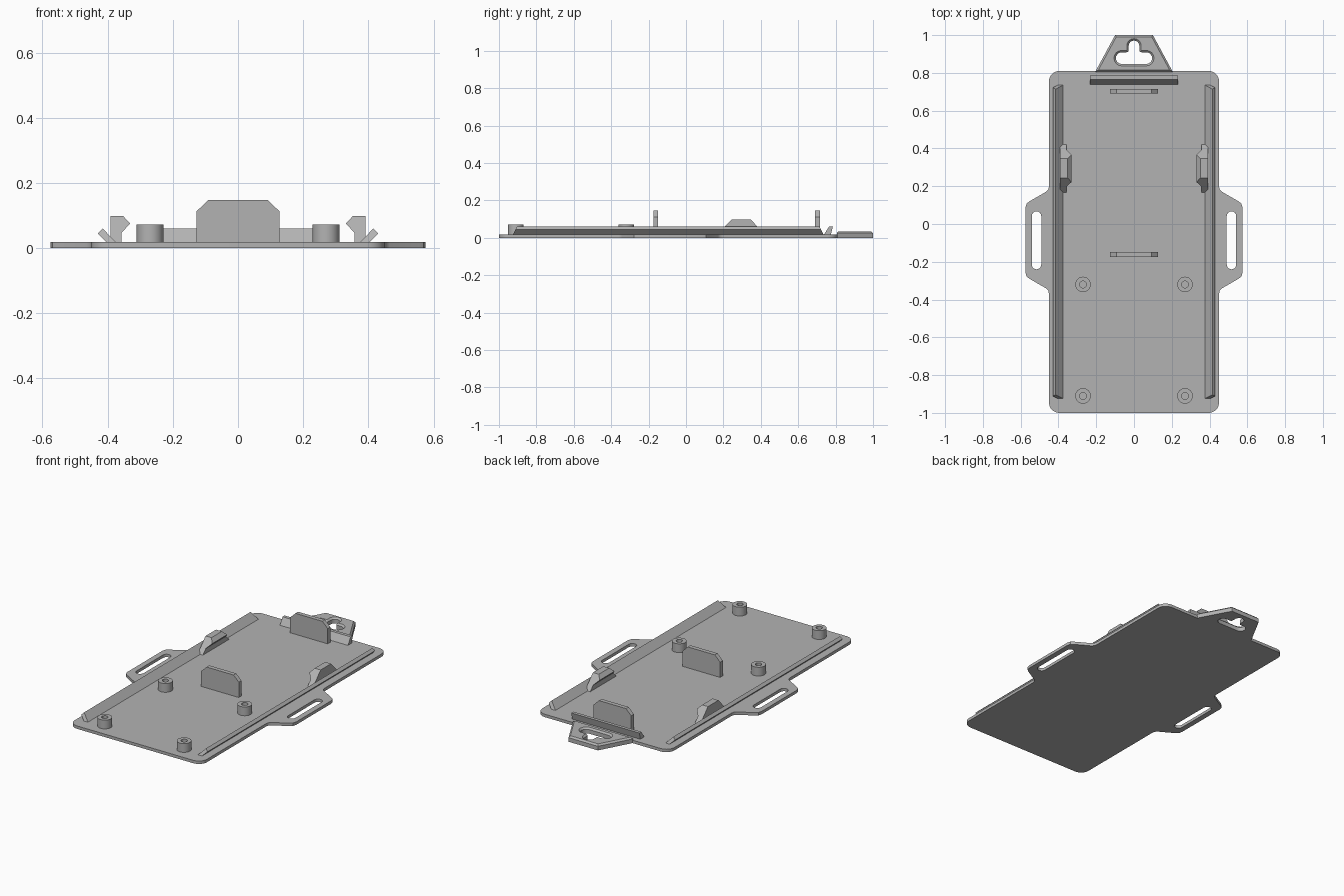
import bpy, bmesh
from math import cos, sin, radians, pi

cube = bpy.data.objects.get("Cube")
if cube:
    bpy.data.objects.remove(cube, do_unlink=True)

grey = bpy.data.materials.new("plain_grey")
grey.use_nodes = True
grey.diffuse_color = (0.45, 0.45, 0.45, 1)
grey.node_tree.nodes["Principled BSDF"].inputs["Base Color"].default_value = (0.45, 0.45, 0.45, 1)

T = 0.018  # base thickness


def add_object(name, mesh, smooth=False):
    mesh.materials.clear()
    mesh.materials.append(grey)
    ob = bpy.data.objects.new(name, mesh)
    bpy.context.collection.objects.link(ob)
    if smooth:
        bpy.ops.object.select_all(action='DESELECT')
        ob.select_set(True)
        bpy.context.view_layer.objects.active = ob
        bpy.ops.object.shade_smooth_by_angle(angle=radians(30))
    return ob


def arc(cx, cy, r, a0, a1, n=8):
    angles = [radians(a0 + (a1 - a0) * i / n) for i in range(n + 1)]
    return [(cx + r * cos(a), cy + r * sin(a)) for a in angles]


def mirrored(points):
    """Close an outline with its own mirror image across x = 0."""
    return points + [(-x, y) for x, y in reversed(points)]


def slab(name, outlines, z0, z1, chamfer=0.0):
    """Filled outline with holes, extruded upward, top edges chamfered."""
    cu = bpy.data.curves.new(name, 'CURVE')
    cu.dimensions = '2D'
    cu.fill_mode = 'BOTH'
    half = (z1 - z0 - chamfer) / 2
    cu.extrude = half
    cu.bevel_depth = chamfer
    cu.bevel_resolution = 0
    cu.offset = -chamfer
    for pts in outlines:
        sp = cu.splines.new('POLY')
        sp.points.add(len(pts) - 1)
        for p, (x, y) in zip(sp.points, pts):
            p.co = (x, y, 0, 1)
        sp.use_cyclic_u = True
    tmp = bpy.data.objects.new(name + "_curve", cu)
    bpy.context.collection.objects.link(tmp)
    bpy.context.view_layer.update()
    deps = bpy.context.evaluated_depsgraph_get()
    mesh = bpy.data.meshes.new_from_object(tmp.evaluated_get(deps))
    bpy.data.objects.remove(tmp, do_unlink=True)
    # Keep the underside flat
    for v in mesh.vertices:
        v.co.z = max(v.co.z, -half) + half + z0
    bm = bmesh.new()
    bm.from_mesh(mesh)
    bmesh.ops.remove_doubles(bm, verts=bm.verts, dist=1e-5)
    bmesh.ops.recalc_face_normals(bm, faces=bm.faces)
    bm.to_mesh(mesh)
    bm.free()
    return add_object(name, mesh, True)


def prism(name, profile, y0, y1, slope=0.0):
    """x-z profile swept along y; both ends lean inward with height."""
    bm = bmesh.new()
    a = [bm.verts.new((x, y0 + slope * (z - T), z)) for x, z in profile]
    b = [bm.verts.new((x, y1 - slope * (z - T), z)) for x, z in profile]
    bm.faces.new(a)
    bm.faces.new(b)
    n = len(profile)
    for i in range(n):
        j = (i + 1) % n
        bm.faces.new((a[i], a[j], b[j], b[i]))
    bmesh.ops.recalc_face_normals(bm, faces=bm.faces)
    mesh = bpy.data.meshes.new(name)
    bm.to_mesh(mesh)
    bm.free()
    return add_object(name, mesh)


# Base plate with slotted side ears
mid = -0.085
ear = [(0.45, -0.285), (0.454, -0.268), (0.465, -0.256),
       (0.555, -0.204), (0.569, -0.192), (0.575, -0.17)]
side = (arc(0.395, -0.945, 0.055, -90, 0)
        + [(x, mid + d) for x, d in ear]
        + [(x, mid - d) for x, d in reversed(ear)]
        + arc(0.395, 0.755, 0.055, 0, 90))
slots = [arc(s * 0.516, mid + 0.127, 0.025, 0, 180)
         + arc(s * 0.516, mid - 0.13, 0.025, 180, 360) for s in (-1, 1)]
slab("base_plate", [mirrored(side)] + slots, 0, T)

# Hanging tab with keyhole
keyhole = (arc(0.065, 0.878, 0.031, -90, 90)
           + arc(0.04, 0.921, 0.012, 270, 180, 4)
           + arc(0, 0.943, 0.028, 0, 90))
slab("hanging_tab", [mirrored([(0.205, 0.806), (0.1, 1.0)]), mirrored(keyhole)],
     0, 0.035, 0.01)

# Stop wall in front of the hanging tab
wall = prism("stop_wall", [(0.738, T), (0.765, 0.06), (0.785, 0.06), (0.775, T)], -0.232, 0.232)
wall.rotation_euler.z = pi / 2

# Upright locating tabs
tab = mirrored([(0.128, T), (0.128, 0.112), (0.092, 0.147)])
for name, y in (("rear_upright_tab", 0.703), ("middle_upright_tab", -0.162)):
    prism(name, tab, y - 0.013, y + 0.013)

# Mounting posts
for row, y in (("front", -0.91), ("middle", -0.32)):
    for label, s in (("right", -1), ("left", 1)):
        rings = [arc(s * 0.27, y, r, 0, 360 - 360 / 32, 31) for r in (0.041, 0.018)]
        slab(f"{row}_{label}_post", rings, T, 0.072)

# Leaning side rails and snap clips
rail = [(0.375, T), (0.415, 0.06), (0.43, 0.045), (0.403, T)]
clip = [(0.392, T), (0.392, 0.098), (0.352, 0.098),
        (0.331, 0.075), (0.357, 0.048), (0.357, T)]
for label, s in (("right", -1), ("left", 1)):
    prism(f"{label}_rail", [(s * x, z) for x, z in rail], -0.925, 0.735, 0.5)
    prism(f"{label}_clip", [(s * x, z) for x, z in clip], 0.168, 0.422, 0.95)
